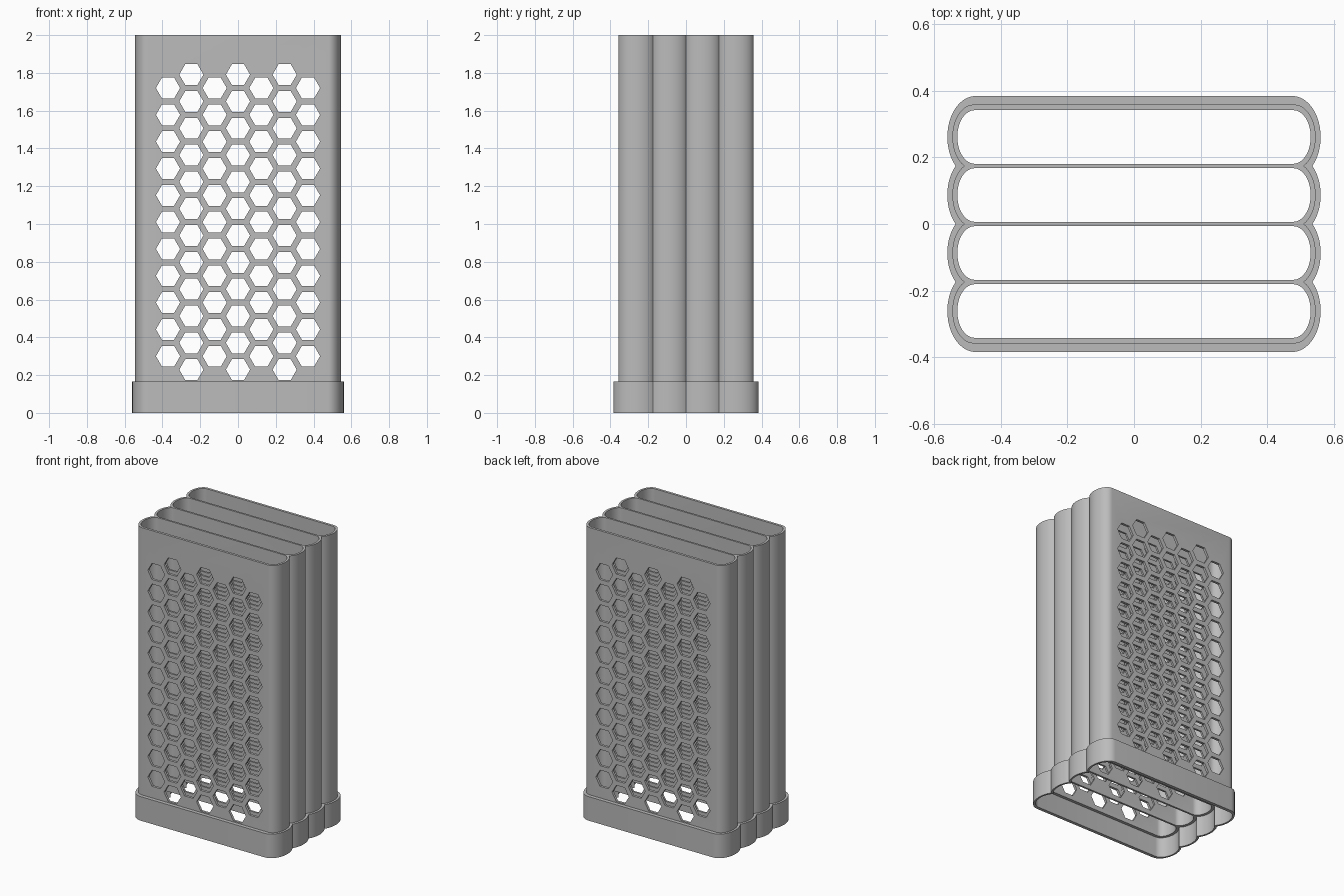
import bpy, bmesh, math
from mathutils import Matrix

cube = bpy.data.objects.get("Cube")
if cube:
    bpy.data.objects.remove(cube, do_unlink=True)

PITCH = 0.174                                   # spacing of the four lobes
CENTRES = [(i - 1.5) * PITCH for i in range(4)]
HEIGHT, COLLAR, SOCKET = 2.0, 0.165, 0.14

grey = bpy.data.materials.new("grey plastic")
grey.use_nodes = True
colour = (0.5, 0.5, 0.5, 1)
grey.diffuse_color = colour
grey.node_tree.nodes["Principled BSDF"].inputs["Base Color"].default_value = colour


def lobed_side(half_x, rx, ry):
    """Right-hand edge of four merged elliptical lobes, front to back."""
    pts = []
    for i, yc in enumerate(CENTRES):
        cut = math.asin(min(1, PITCH / 2 / ry))
        lo = -math.pi / 2 if i == 0 else -cut
        hi = math.pi / 2 if i == 3 else cut
        for k in range(17):
            if i and k == 0:
                continue                        # shared with the previous lobe
            a = lo + (hi - lo) * k / 16
            pts.append((half_x - rx + rx * math.cos(a), yc + ry * math.sin(a)))
    return pts


def slot_side(half_x, rx, ry, yc):
    angles = [math.pi * (k / 20 - 0.5) for k in range(21)]
    return [(half_x - rx + rx * math.cos(a), yc + ry * math.sin(a)) for a in angles]


def add_prism(bm, side, z0, z1):
    """Extrude the outline made of a side and its mirror image."""
    outline = side + [(-x, y) for x, y in reversed(side)]
    face = bm.faces.new([bm.verts.new((x, y, z0)) for x, y in outline])
    ext = bmesh.ops.extrude_face_region(bm, geom=[face])
    top = [g for g in ext["geom"] if isinstance(g, bmesh.types.BMVert)]
    bmesh.ops.translate(bm, verts=top, vec=(0, 0, z1 - z0))


def make_object(name, bm, helper=False):
    bmesh.ops.recalc_face_normals(bm, faces=bm.faces)
    mesh = bpy.data.meshes.new(name)
    bm.to_mesh(mesh)
    bm.free()
    mesh.materials.append(grey)
    obj = bpy.data.objects.new(name, mesh)
    bpy.context.collection.objects.link(obj)
    obj.hide_render = helper
    return obj


def prism_object(name, side, z0, z1, helper=False):
    bm = bmesh.new()
    add_prism(bm, side, z0, z1)
    return make_object(name, bm, helper)


def boolean(obj, other, operation):
    mod = obj.modifiers.new(operation.lower(), "BOOLEAN")
    mod.operation, mod.object, mod.solver = operation, other, "EXACT"


# Solid outer shapes: tall lobed body and the wider collar at its foot
body_outline = lobed_side(0.545, 0.065, 0.0975)
body = prism_object("lobed_body", body_outline, SOCKET, HEIGHT)
collar = prism_object("base_collar", lobed_side(0.56, 0.085, 0.123), 0, COLLAR, True)

# Stacking socket under the collar
socket = prism_object("socket_cutter", lobed_side(0.548, 0.068, 0.101), -0.1, SOCKET, True)

# Four vertical slots that run right through
bm = bmesh.new()
for yc in CENTRES:
    add_prism(bm, slot_side(0.53, 0.052, 0.0805, yc), -0.2, HEIGHT + 0.2)
slots = make_object("slot_cutters", bm, True)

# Honeycomb of hexagonal holes through every wall
bm = bmesh.new()
for col in range(-3, 4):
    count, first = (11, 0.3) if col % 2 else (12, 0.229)
    for row in range(count):
        place = (Matrix.Translation((col * 0.1235, 0, first + row * 0.142))
                 @ Matrix.Rotation(math.pi / 2, 4, "X")
                 @ Matrix.Rotation(math.pi / 6, 4, "Z"))
        made = bmesh.ops.create_cone(bm, cap_ends=True, segments=6, radius1=0.064,
                                     radius2=0.064, depth=1.2, matrix=place)
        # Put a corner of each hexagon toward the sides
        vs = made["verts"]
        cx = col * 0.1235
        if max(abs(v.co.x - cx) for v in vs) < 0.06:
            bmesh.ops.rotate(bm, verts=vs, cent=place.translation,
                             matrix=Matrix.Rotation(math.pi / 6, 3, "Y"))
honeycomb = make_object("honeycomb_cutters", bm, True)

boolean(body, collar, "UNION")
for cutter in (socket, slots, honeycomb):
    boolean(body, cutter, "DIFFERENCE")

# Bake the modifiers and drop the helpers
bpy.context.view_layer.update()
result = bpy.data.meshes.new_from_object(
    body.evaluated_get(bpy.context.evaluated_depsgraph_get()))
body.modifiers.clear()
body.data = result
result.materials.clear()
result.materials.append(grey)
for helper in (collar, socket, slots, honeycomb):
    bpy.data.objects.remove(helper, do_unlink=True)

bpy.ops.object.select_all(action="DESELECT")
body.select_set(True)
bpy.context.view_layer.objects.active = body
bpy.ops.object.shade_smooth_by_angle(angle=math.radians(30))
